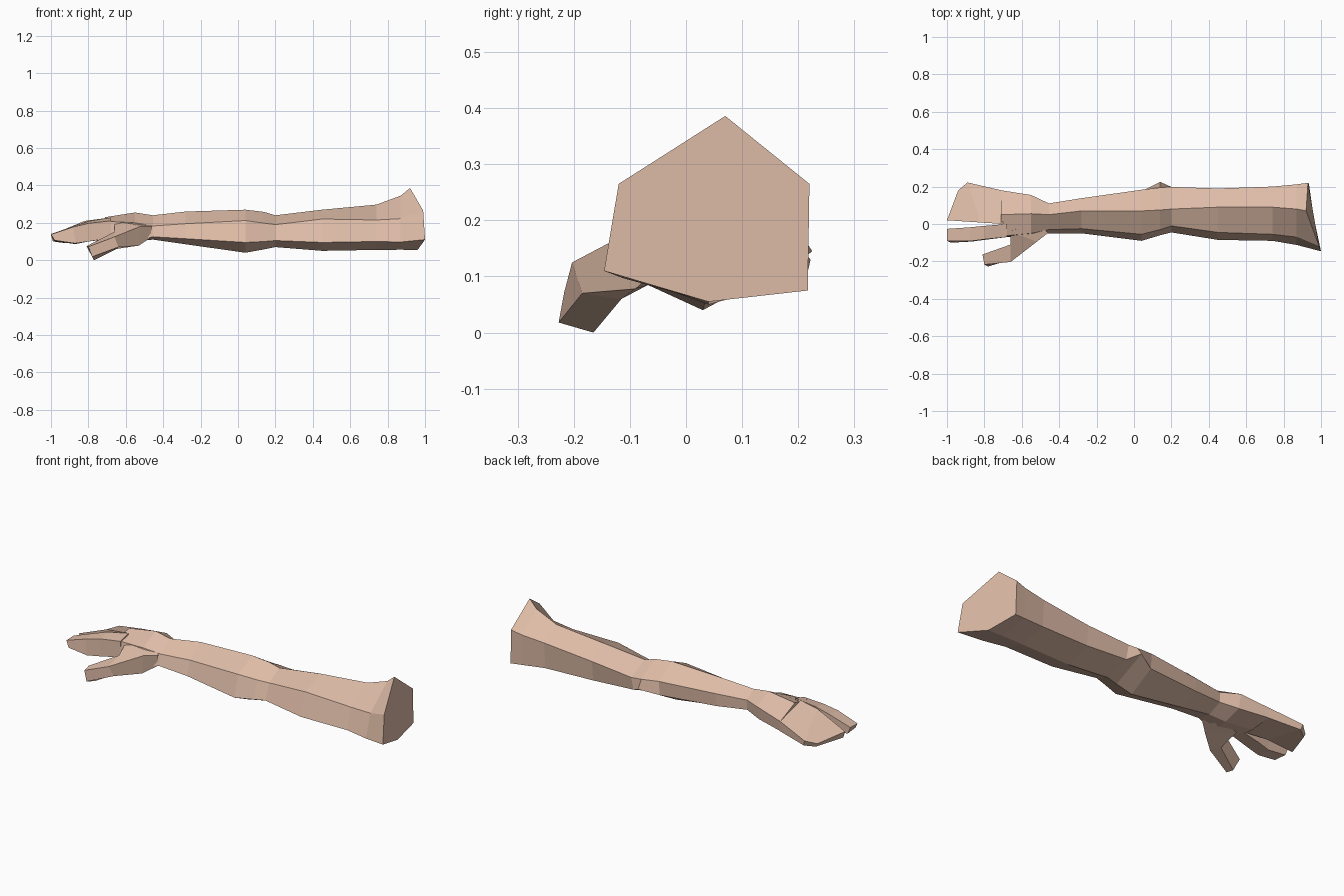
import bpy, bmesh

skin = bpy.data.materials.new("skin")
skin.diffuse_color = (0.73, 0.50, 0.385, 1)


def loft(name, rings):
    """Skin a closed, flat-faced body over rings of 3D points."""
    bm = bmesh.new()
    vs = [[bm.verts.new(p) for p in r] for r in rings]
    for a, b in zip(vs, vs[1:]):
        n = len(a)
        for i in range(n):
            j = (i + 1) % n
            bm.faces.new((a[i], a[j], b[j], b[i]))
    bm.faces.new(vs[0])
    bm.faces.new(vs[-1])
    bmesh.ops.recalc_face_normals(bm, faces=bm.faces)
    me = bpy.data.meshes.new(name)
    bm.to_mesh(me)
    bm.free()
    me.materials.append(skin)
    ob = bpy.data.objects.new(name, me)
    bpy.context.collection.objects.link(ob)
    return ob


def ring(x, *yz):
    """Cross-section across x: ridge, upper back, lower back, bottom, lower front, upper front."""
    return [(x, y, z) for y, z in yz]


wrist = ring(-.455, (.05, .24), (.11, .20), (.108, .145), (.03, .11), (-.05, .125), (-.03, .183))

# Upper arm and forearm, with a slanted shoulder cut at the end
shoulder = [(.92, .07, .386), (.93, .22, .265), (.935, .217, .075),
            (.96, .04, .055), (1.0, -.146, .11), (.99, -.12, .265)]
loft("arm", [
    shoulder,
    ring(.87, (.08, .345), (.212, .25), (.208, .08), (.04, .056), (-.112, .097), (-.07, .222)),
    ring(.74, (.09, .297), (.20, .235), (.19, .09), (.04, .055), (-.09, .10), (-.055, .215)),
    ring(.45, (.09, .27), (.19, .205), (.18, .095), (.04, .05), (-.085, .095), (-.045, .22)),
    ring(.20, (.08, .24), (.198, .185), (.18, .11), (.04, .07), (-.045, .105), (-.01, .19)),
    ring(.14, (.075, .258), (.195, .19), (.225, .145), (.035, .058), (-.06, .10), (-.03, .198)),
    ring(.04, (.07, .27), (.183, .20), (.175, .12), (.03, .04), (-.09, .095), (-.055, .212)),
    ring(-.28, (.07, .26), (.138, .20), (.135, .13), (.03, .085), (-.05, .115), (-.025, .195)),
    wrist])

# Palm
loft("palm", [
    wrist,
    ring(-.55, (.055, .255), (.155, .205), (.14, .13), (.04, .10), (-.07, .10), (-.05, .20)),
    ring(-.71, (.05, .23), (.18, .175), (.178, .12), (.05, .108), (-.07, .12), (-.065, .208))])

# Three outer fingers held together
loft("joined_fingers", [
    [(-.70, 0, .226), (-.70, .178, .178), (-.70, .176, .12), (-.70, 0, .115)],
    [(-.82, .008, .21), (-.89, .222, .13), (-.88, .215, .10), (-.84, .01, .12)],
    [(-1.0, .02, .135), (-.94, .18, .112), (-.93, .178, .092), (-.99, .022, .10)]])

# Index finger
loft("index_finger", [
    [(-.68, -.07, .21), (-.68, 0, .228), (-.68, 0, .115), (-.68, -.07, .12)],
    [(-.80, -.082, .197), (-.80, -.01, .208), (-.80, -.01, .10), (-.80, -.085, .10)],
    [(-.88, -.092, .178), (-.88, -.018, .182), (-.87, -.018, .086), (-.87, -.094, .09)],
    [(-1.0, -.09, .138), (-1.0, -.026, .14), (-.985, -.026, .103), (-.98, -.1, .106)]])

# Thumb
loft("thumb", [
    [(-.46, -.048, .182), (-.52, .02, .21), (-.52, .02, .11), (-.47, -.045, .118)],
    [(-.52, -.095, .182), (-.66, -.04, .21), (-.67, -.02, .11), (-.53, -.09, .078)],
    [(-.66, -.203, .125), (-.66, -.11, .152), (-.65, -.115, .06), (-.64, -.185, .07)],
    [(-.80, -.217, .072), (-.81, -.163, .075), (-.77, -.165, .0), (-.78, -.227, .018)]])
